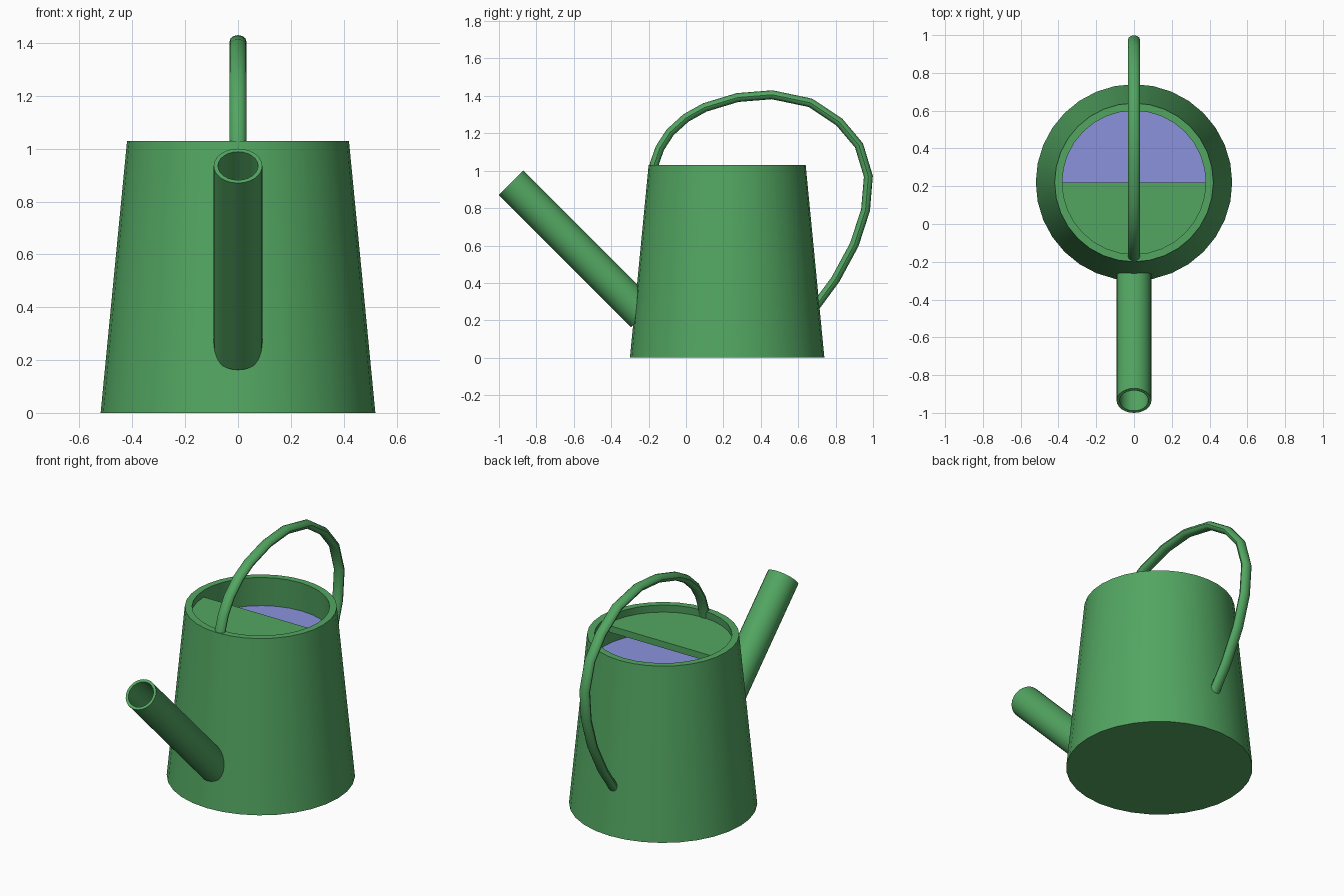
import bpy, bmesh, math
from mathutils import Vector, Matrix

if "Cube" in bpy.data.objects:
    bpy.data.objects.remove(bpy.data.objects["Cube"])


def material(name, rgb):
    m = bpy.data.materials.new(name)
    m.diffuse_color = (*rgb, 1)
    m.use_nodes = True
    m.node_tree.nodes["Principled BSDF"].inputs["Base Color"].default_value = m.diffuse_color
    return m


green = material("green_metal", (0.085, 0.38, 0.12))
blue = material("water_blue", (0.26, 0.29, 0.72))


def make(name, bm, mat, matrix=Matrix()):
    bmesh.ops.remove_doubles(bm, verts=bm.verts, dist=1e-5)
    bmesh.ops.recalc_face_normals(bm, faces=bm.faces)
    me = bpy.data.meshes.new(name)
    bm.to_mesh(me)
    bm.free()
    ob = bpy.data.objects.new(name, me)
    bpy.context.collection.objects.link(ob)
    me.materials.append(mat)
    ob.matrix_world = matrix
    bpy.ops.object.select_all(action='DESELECT')
    ob.select_set(True)
    bpy.context.view_layer.objects.active = ob
    bpy.ops.object.shade_smooth_by_angle(angle=math.radians(35))
    return ob


def skin(bm, rings, closed=False):
    """Bridge rings of points; close into a loop or cap both ends."""
    rv = [[bm.verts.new(p) for p in r] for r in rings]
    n = len(rv[0])
    pairs = list(zip(rv, rv[1:])) + ([(rv[-1], rv[0])] if closed else [])
    for a, b in pairs:
        for i in range(n):
            j = (i + 1) % n
            bm.faces.new((a[i], a[j], b[j], b[i]))
    if not closed:
        bm.faces.new(rv[0])
        bm.faces.new(rv[-1])


def circle(r, z, n):
    return [Vector((r * math.cos(2 * math.pi * i / n),
                    r * math.sin(2 * math.pi * i / n), z)) for i in range(n)]


centre = Matrix.Translation((0, 0.22, 0))
SIDES = 32

# tapered body with hollow inside
bm = bmesh.new()
skin(bm, [circle(r, z, SIDES) for r, z in
          ((0.52, 0), (0.42, 1.03), (0.38, 1.03), (0.476, 0.04))])
make("body", bm, green, centre)

# water surface
bm = bmesh.new()
bm.faces.new([bm.verts.new(p) for p in circle(0.4, 0.85, SIDES)])
make("water", bm, blue, centre)

# half lid over the front of the opening
bm = bmesh.new()
half = lambda r, z: [p for p in circle(r, z, SIDES) if p.y < 1e-4]
skin(bm, [half(0.389, 0.945), half(0.385, 0.985)])
make("half_lid", bm, green, centre)

# spout: hollow tube leaning forward at 45 degrees
bm = bmesh.new()
length = 1.0
skin(bm, [circle(r, z, 24) for r, z in
          ((0.074, 0.0), (0.092, 0.0), (0.092, length), (0.076, length))], closed=True)
axis = Vector((0, -1, 1)).normalized()
base = Vector((0, -0.935, 0.935)) - axis * length
make("spout", bm, green,
     Matrix.Translation(base) @ axis.to_track_quat('Z', 'X').to_matrix().to_4x4())

# handle: oval section swept along an arch in the side plane
path = [(-0.18, 0.99), (-0.168, 1.04), (-0.14, 1.12), (-0.085, 1.205), (0, 1.282),
        (0.1, 1.338), (0.275, 1.391), (0.46, 1.406), (0.665, 1.363),
        (0.82, 1.26), (0.925, 1.135), (0.975, 0.97), (0.96, 0.79),
        (0.9, 0.605), (0.8, 0.42), (0.69, 0.27)]
pts = [Vector((0, y, z)) for y, z in path]
rings = []
for i, p in enumerate(pts):
    t = (pts[min(i + 1, len(pts) - 1)] - pts[max(i - 1, 0)]).normalized()
    side = Vector((1, 0, 0))
    up = side.cross(t)
    rings.append([p + side * c.x + up * c.y * 0.75 for c in circle(0.032, 0, 12)])
bm = bmesh.new()
skin(bm, rings)
make("handle", bm, green)
